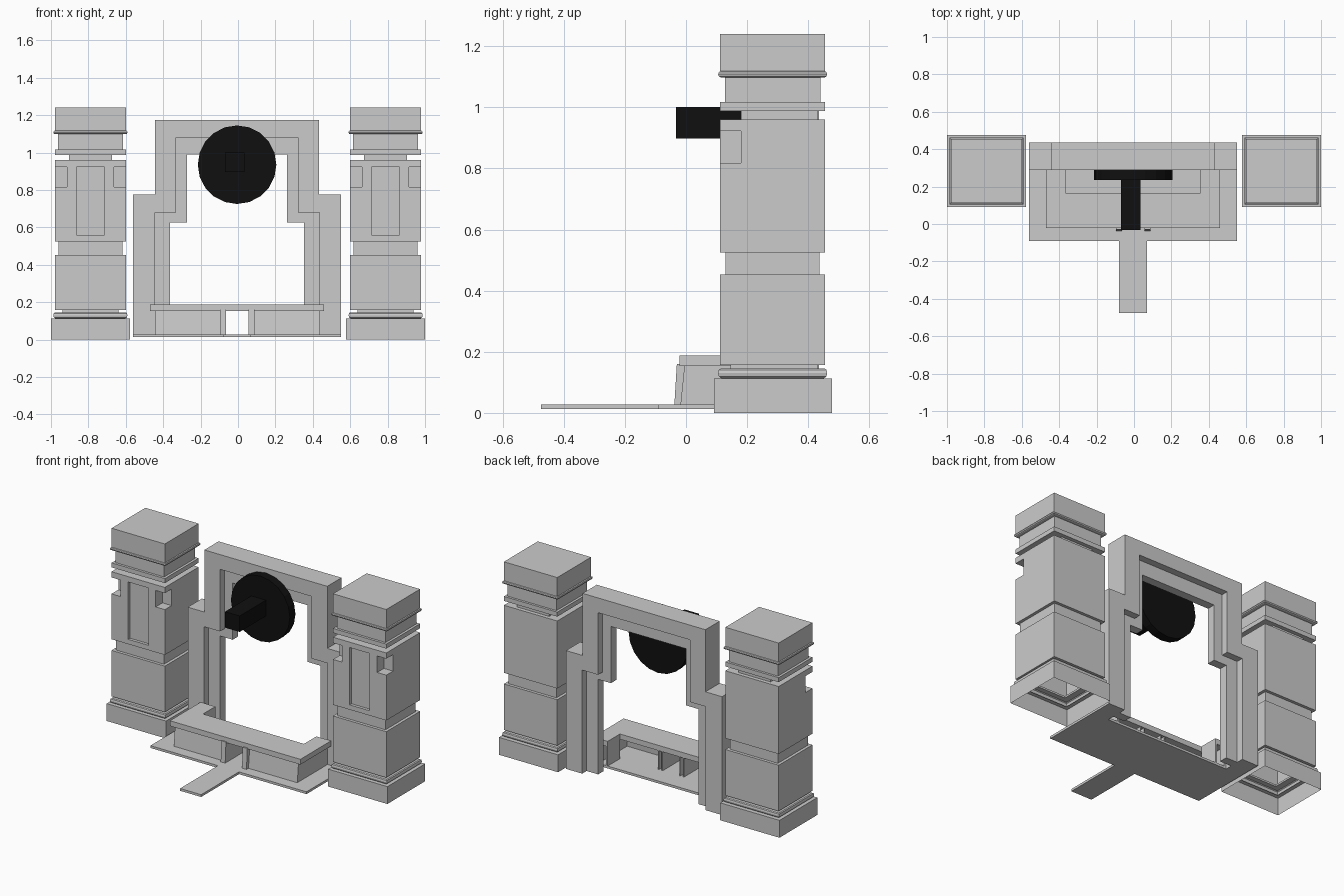
import bpy, bmesh, math
from mathutils import Vector

if "Cube" in bpy.data.objects:
    bpy.data.objects.remove(bpy.data.objects["Cube"])


def finish(name, bm):
    bmesh.ops.recalc_face_normals(bm, faces=bm.faces[:])
    me = bpy.data.meshes.new(name)
    bm.to_mesh(me)
    bm.free()
    ob = bpy.data.objects.new(name, me)
    bpy.context.collection.objects.link(ob)
    return ob


def prism(name, pts, axis, lo, hi):
    """Extrude an outline along x (pts = y,z), y (pts = x,z) or z (pts = x,y)."""
    def place(p, t):
        return {'x': (t, p[0], p[1]), 'y': (p[0], t, p[1]), 'z': (p[0], p[1], t)}[axis]
    bm = bmesh.new()
    f = bm.faces.new([bm.verts.new(place(p, lo)) for p in pts])
    r = bmesh.ops.extrude_face_region(bm, geom=[f])
    d = Vector(place((0, 0), hi - lo))
    bmesh.ops.translate(bm, vec=d, verts=[v for v in r['geom'] if isinstance(v, bmesh.types.BMVert)])
    return finish(name, bm)


def box(name, x0, x1, y0, y1, z0, z1):
    return prism(name, [(x0, y0), (x1, y0), (x1, y1), (x0, y1)], 'z', z0, z1)


def loft(name, cx, rings, cap_top):
    """Stack rectangular rings (half width, y0, y1, z), open underneath."""
    bm = bmesh.new()
    prev = None
    for h, y0, y1, z in rings:
        cur = [bm.verts.new(p) for p in ((cx - h, y0, z), (cx + h, y0, z), (cx + h, y1, z), (cx - h, y1, z))]
        if prev:
            for i in range(4):
                j = (i + 1) % 4
                bm.faces.new((prev[i], prev[j], cur[j], cur[i]))
        prev = cur
    if cap_top:
        bm.faces.new(prev)
    return finish(name, bm)


def cut(ob, cutter):
    m = ob.modifiers.new("cut", 'BOOLEAN')
    m.operation, m.solver, m.object = 'DIFFERENCE', 'EXACT', cutter
    bpy.context.view_layer.objects.active = ob
    bpy.ops.object.modifier_apply(modifier=m.name)
    bpy.data.objects.remove(cutter)


def band(z0, z1):
    """Rounded moulding rings."""
    h = (z1 - z0) / 2
    out = []
    for k in range(5):
        a = math.pi * (k / 4 - 0.5)
        e = 0.008 * math.cos(a)
        out.append((0.19 + e, 0.113 - e, 0.454 + e, z0 + h + h * math.sin(a)))
    return out


FULL = (0.19, 0.111, 0.455)
BASE = (0.211, 0.092, 0.477)
SLOT = (0.171, 0.13, 0.436)
LOW_NECK = (0.15, 0.145, 0.43)
TOP_NECK = (0.115, 0.18, 0.43)
COLLAR = (0.174, 0.127, 0.44)

# Two pillars: lower shell, notched shaft, capital
for side, s in (("left", -1), ("right", 1)):
    cx = 0.789 * s
    lower = [(*BASE, 0), (*BASE, 0.112), (0.185, 0.118, 0.449, 0.112)] + band(0.115, 0.145)
    for ring, z0, z1 in ((LOW_NECK, 0.145, 0.157), (FULL, 0.157, 0.453), (SLOT, 0.453, 0.525)):
        lower += [(*ring, z0), (*ring, z1)]
    loft(side + "_pillar_lower", cx, lower, False)

    shaft = box(side + "_pillar_shaft", cx - 0.19, cx + 0.19, 0.111, 0.455, 0.525, 0.96)
    for k in (-1, 1):
        xs = sorted((cx + k * 0.125, cx + k * 0.25))
        cut(shaft, box("notch", *xs, 0.05, 0.18, 0.817, 0.923))
    cut(shaft, box("panel", cx - 0.072, cx + 0.072, 0.05, 0.13, 0.556, 0.925))

    upper = [(*TOP_NECK, 0.96), (*TOP_NECK, 0.988), (*FULL, 0.988), (*FULL, 1.017),
             (*COLLAR, 1.017), (*COLLAR, 1.098)] + band(1.098, 1.118)
    upper += [(*FULL, 1.118), (*FULL, 1.24)]
    loft(side + "_pillar_capital", cx, upper, True)


# Stepped gateway: outer frame and thinner inner frame
C = -0.005


def steps(w0, zs, w1, zt):
    """Right-hand side of a stepped outline, bottom to top."""
    return [(w0, 0.013), (w0, zs), (w1, zs), (w1, zt)]


def arch(name, outer, inner, y0, y1):
    o, i = steps(*outer), steps(*inner)
    pts = [(C + x, z) for x, z in o] + [(C - x, z) for x, z in reversed(o)]
    pts += [(C - x, z) for x, z in i] + [(C + x, z) for x, z in reversed(i)]
    return prism(name, pts, 'y', y0, y1)


mid = (0.44, 0.68, 0.327, 1.08)
arch("gateway_outer_frame", (0.556, 0.775, 0.438, 1.175), mid, 0.29, 0.435)
arch("gateway_inner_frame", mid, (0.358, 0.625, 0.267, 0.99), 0.335, 0.39)

# Floor plate with front walkway
prism("floor_plate", [(C - 0.556, 0.29), (C - 0.556, -0.09), (C - 0.075, -0.09), (C - 0.075, -0.475),
                      (C + 0.075, -0.475), (C + 0.075, -0.09), (C + 0.556, -0.09), (C + 0.556, 0.29)],
      'z', 0.013, 0.028)

# U-shaped counter, hollow behind
prism("counter_top", [(C - 0.465, -0.022), (C + 0.465, -0.022), (C + 0.465, 0.29), (C + 0.36, 0.29),
                      (C + 0.36, 0.165), (C - 0.36, 0.165), (C - 0.36, 0.29), (C - 0.465, 0.29)],
      'z', 0.153, 0.187)
for side, s in (("left", -1), ("right", 1)):
    def span(a, b):
        return sorted((C + s * a, C + s * b))
    prism(side + "_counter_front", [(-0.018, 0.028), (-0.005, 0.155), (0.012, 0.155), (0.0, 0.028)],
          'x', *span(0.06, 0.44))
    prism(side + "_counter_post", [(-0.038, 0.028), (-0.03, 0.187), (0.165, 0.153), (0.165, 0.028)][:1]
          + [(-0.03, 0.16), (0.0, 0.16), (0.0, 0.028)], 'x', *span(0.06, 0.092))
    box(side + "_counter_side", *span(0.425, 0.44), -0.005, 0.29, 0.028, 0.155)
    box(side + "_counter_inner_wall", *span(0.36, 0.372), 0.165, 0.29, 0.028, 0.155)
    for a in (0.06, 0.086):
        prism(side + "_counter_fin", [(-0.02, 0.028), (-0.02, 0.155), (0.16, 0.155), (0.16, 0.028)],
              'x', *span(a, a + 0.006))

# Black round boss and projecting beam
black = bpy.data.materials.new("black")
black.diffuse_color = (0.005, 0.005, 0.005, 1)
black.use_nodes = True
black.node_tree.nodes["Principled BSDF"].inputs["Base Color"].default_value = black.diffuse_color
n = 20
disc = prism("round_boss", [(C + 0.21 * math.cos(2 * math.pi * k / n), 0.935 + 0.21 * math.sin(2 * math.pi * k / n))
                            for k in range(n)], 'y', 0.235, 0.292)
beam = box("projecting_beam", -0.07, 0.034, -0.032, 0.24, 0.897, 1.0)
for ob in (disc, beam):
    ob.data.materials.append(black)
